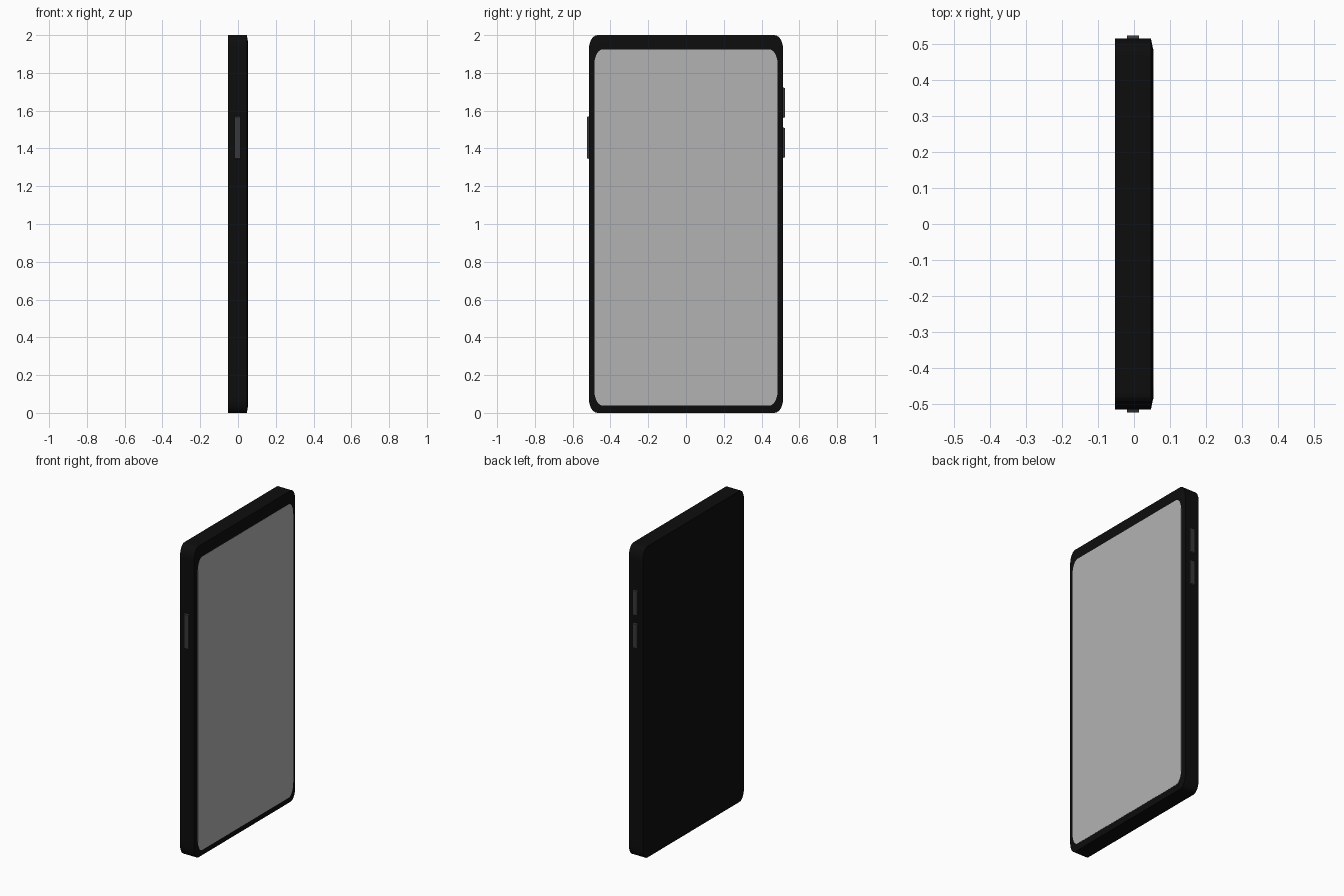
import bpy, bmesh, math

if "Cube" in bpy.data.objects:
    bpy.data.objects.remove(bpy.data.objects["Cube"])


def material(name, v):
    m = bpy.data.materials.new(name)
    m.diffuse_color = (v, v, v, 1)
    m.use_nodes = True
    m.node_tree.nodes["Principled BSDF"].inputs["Base Color"].default_value = m.diffuse_color
    return m


BLACK = material("black_casing", 0.004)
DARK = material("dark_button", 0.04)
GLASS = material("grey_screen", 0.45)


def loop(x, half_y, z0, z1, ry, rz, seg=6):
    """Rounded rectangle in the YZ plane with elliptical corners."""
    pts = []
    for q, (sy, z) in enumerate([(1, z1 - rz), (-1, z1 - rz), (-1, z0 + rz), (1, z0 + rz)]):
        for i in range(seg + 1):
            a = math.pi / 2 * (q + i / seg)
            pts.append((x, sy * (half_y - ry) + ry * math.cos(a), z + rz * math.sin(a)))
    return pts


def loft(name, loops, mat, cap_front=True):
    """Skin a stack of loops from back to front."""
    bm = bmesh.new()
    rings = [[bm.verts.new(p) for p in l] for l in loops]
    bm.faces.new(rings[0][::-1])
    n = len(rings[0])
    for a, b in zip(rings, rings[1:]):
        for i in range(n):
            j = (i + 1) % n
            bm.faces.new((a[i], a[j], b[j], b[i]))
    if cap_front:
        bm.faces.new(rings[-1])
    bmesh.ops.recalc_face_normals(bm, faces=bm.faces)
    return finish(name, bm, mat)


def finish(name, bm, mat):
    me = bpy.data.meshes.new(name)
    bm.to_mesh(me)
    bm.free()
    ob = bpy.data.objects.new(name, me)
    ob.data.materials.append(mat)
    bpy.context.collection.objects.link(ob)
    return ob


def button(name, side, z0, z1):
    """Side key whose outer face is slightly tapered at its ends."""
    bm = bmesh.new()
    bmesh.ops.create_cube(bm, size=1)
    for v in bm.verts:
        outer = v.co.y > 0
        half = (z1 - z0) / 2 - (0.008 if outer else 0)
        v.co.x = -0.0025 + math.copysign(0.0165, v.co.x)
        v.co.z = (z0 + z1) / 2 + math.copysign(half, v.co.z)
        v.co.y = side * (0.523 if outer else 0.503)
    bmesh.ops.recalc_face_normals(bm, faces=bm.faces)
    finish(name, bm, DARK)


# casing with flat back and sloped front rim
loft("casing", [
    loop(-0.053, 0.514, 0, 2, 0.045, 0.075),
    loop(0.047, 0.514, 0, 2, 0.045, 0.075),
    loop(0.0525, 0.488, 0.034, 1.966, 0.045, 0.075),
], BLACK)

# display panel
loft("screen", [loop(x, 0.485, 0.038, 1.925, 0.045, 0.08) for x in (0.045, 0.0535)], GLASS)

# side keys
button("power_button", -1, 1.34, 1.575)
button("volume_up_button", 1, 1.557, 1.728)
button("volume_down_button", 1, 1.345, 1.516)
